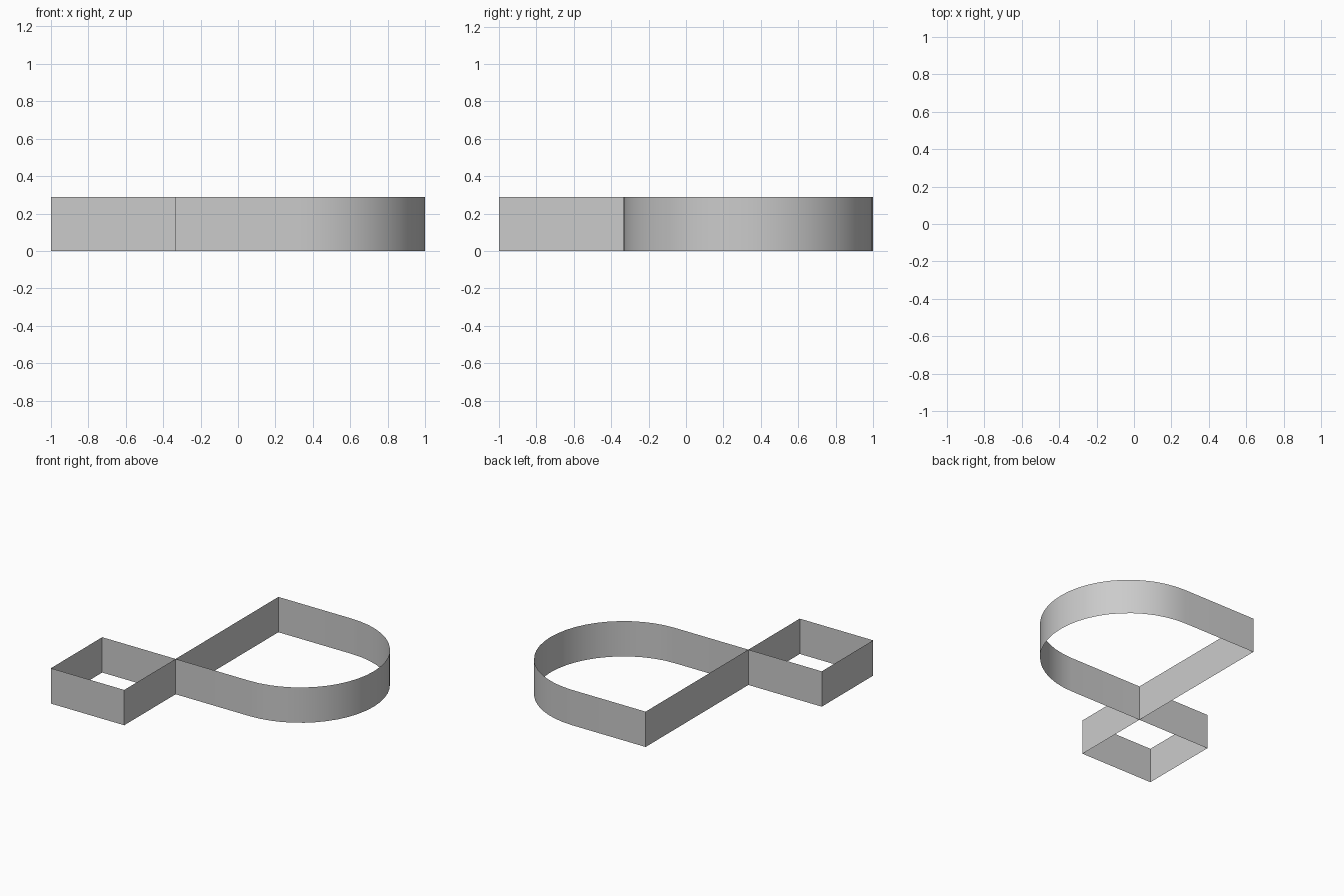
import bpy, bmesh, math

if "Cube" in bpy.data.objects:
    bpy.data.objects.remove(bpy.data.objects["Cube"])

HEIGHT = 0.29
T = 1 / 3          # strip crossing offset and arc centre
R = 2 / 3          # arc radius
SEGMENTS = 24

# Ribbon path seen from above: square loop, then rounded loop, both meeting at the crossing
arc = [(T + R * math.cos(a), T + R * math.sin(a))
       for a in (math.pi * (i / SEGMENTS - 0.5) for i in range(SEGMENTS + 1))]
crossing = (-T, -T)
square_loop = [crossing, (-1, -T), (-1, -1), (-T, -1)]
rounded_loop = [crossing] + arc + [(-T, 1)]

bm = bmesh.new()
shared = bm.verts.new((*crossing, 0))
for loop in (square_loop, rounded_loop):
    verts = [shared] + [bm.verts.new((x, y, 0)) for x, y in loop[1:]]
    for a, b in zip(verts, verts[1:] + verts[:1]):
        bm.edges.new((a, b))

# Raise the path into an open upright strip
result = bmesh.ops.extrude_edge_only(bm, edges=bm.edges[:])
top = [g for g in result["geom"] if isinstance(g, bmesh.types.BMVert)]
bmesh.ops.translate(bm, verts=top, vec=(0, 0, HEIGHT))
bmesh.ops.remove_doubles(bm, verts=bm.verts[:], dist=1e-5)
bmesh.ops.recalc_face_normals(bm, faces=bm.faces[:])

mesh = bpy.data.meshes.new("ribbon_wall")
bm.to_mesh(mesh)
bm.free()
ribbon = bpy.data.objects.new("ribbon_wall", mesh)
bpy.context.collection.objects.link(ribbon)
bpy.context.view_layer.objects.active = ribbon
ribbon.select_set(True)
bpy.ops.object.shade_smooth_by_angle(angle=math.radians(40))
